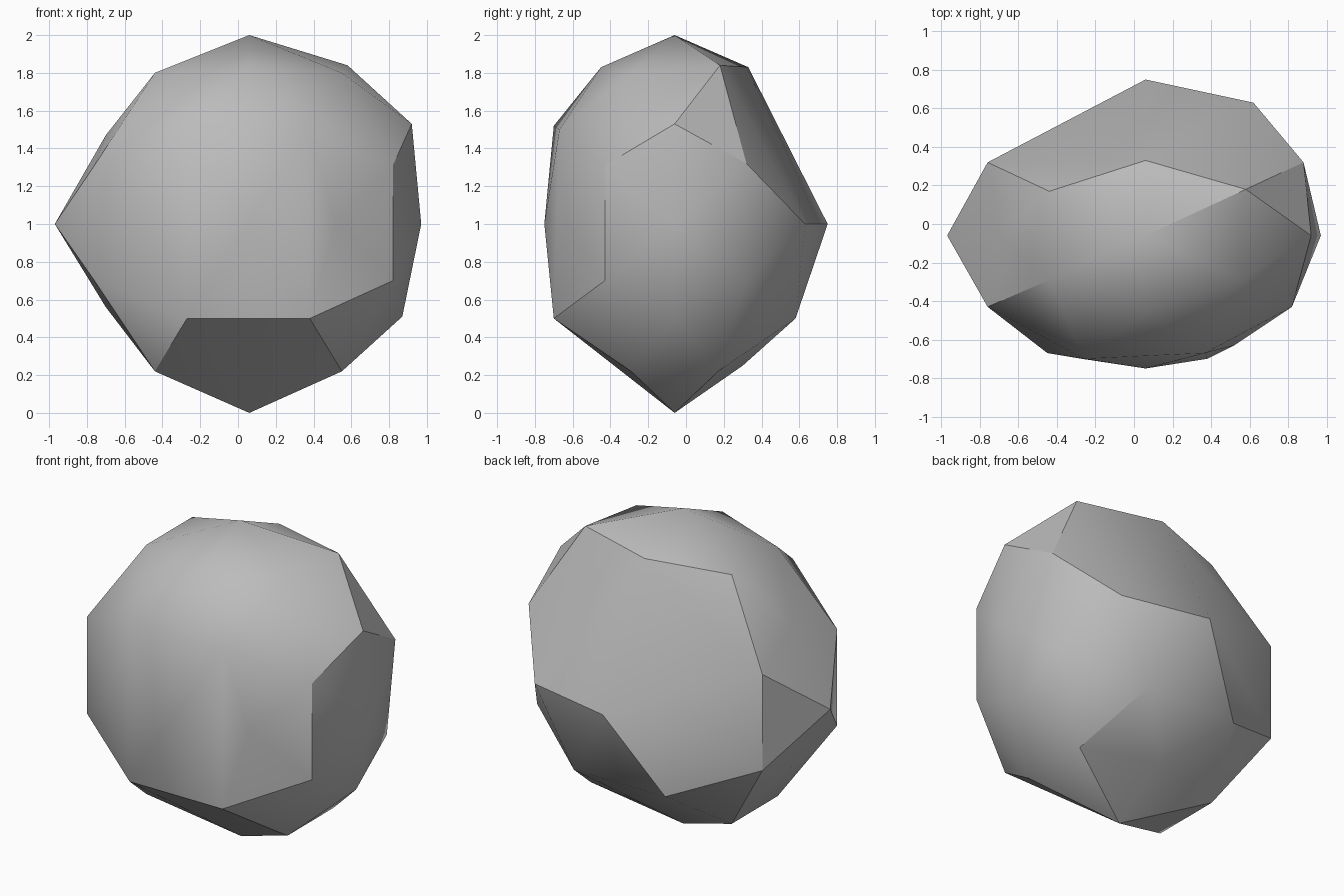
import bpy
import bmesh
import math
from itertools import product

# Remove the default cube
cube = bpy.data.objects.get("Cube")
if cube:
    bpy.data.objects.remove(cube, do_unlink=True)


def corners(xs, ys, zs):
    """All corner points of a box given its coordinate choices."""
    return list(product(xs, ys, zs))


# Centre line of the stone
CX, CY, CZ = 0.06, -0.06, 1.0

# Poles along each axis
points = [(CX, CY, 0), (CX, CY, 2)]
points += corners((-0.97, 0.97), (CY,), (CZ,))
points += corners((CX,), (-0.75, 0.75), (CZ,))

# Upper and lower shoulders
points += corners((-0.44, 0.55), (-0.29, 0.17), (0.22, 1.8))
points += [(0.58, 0.18, 1.84)]

# Side facets
points += corners((-0.76, 0.82), (-0.43, 0.32), (0.7, 1.31))
points += [(0.88, 0.32, 1.32)]

# Front facets, and the lower back; the upper back is chipped flat
points += corners((-0.27, 0.38), (-0.7,), (0.5,))
points += [(-0.26, -0.7, 1.52), (0.37, -0.67, 1.5)]
points += corners((-0.26, 0.38), (0.58,), (0.5,))

# Ridge peaks at top, bottom, sides, front and back
points += corners((CX,), (-0.45, 0.33), (1.83,))
points += [(CX, 0.3, 0.25)]
points += corners((-0.7,), (CY,), (0.56, 1.47))
points += [(0.92, CY, 1.53), (0.87, CY, 0.51)]
points += [(-0.45, -0.67, CZ), (0.52, -0.63, CZ), (0.62, 0.63, CZ)]

# Wrap the points in a faceted convex skin
bm = bmesh.new()
for point in points:
    bm.verts.new(point)
hull = bmesh.ops.convex_hull(bm, input=bm.verts[:])
loose = {v for v in hull["geom_interior"] + hull["geom_unused"]
         if isinstance(v, bmesh.types.BMVert)}
bmesh.ops.delete(bm, geom=list(loose), context="VERTS")
bmesh.ops.recalc_face_normals(bm, faces=bm.faces[:])

mesh = bpy.data.meshes.new("boulder")
bm.to_mesh(mesh)
bm.free()
boulder = bpy.data.objects.new("boulder", mesh)
bpy.context.collection.objects.link(boulder)

# Plain stone grey
grey = (0.5, 0.5, 0.5, 1)
stone = bpy.data.materials.new("stone grey")
stone.use_nodes = True
stone.diffuse_color = grey
shader = next(n for n in stone.node_tree.nodes if n.type == "BSDF_PRINCIPLED")
shader.inputs["Base Color"].default_value = grey
shader.inputs["Roughness"].default_value = 0.9
mesh.materials.append(stone)

# Soft facets with crisp chipped edges
bpy.ops.object.select_all(action="DESELECT")
boulder.select_set(True)
bpy.context.view_layer.objects.active = boulder
bpy.ops.object.shade_smooth_by_angle(angle=math.radians(30))
